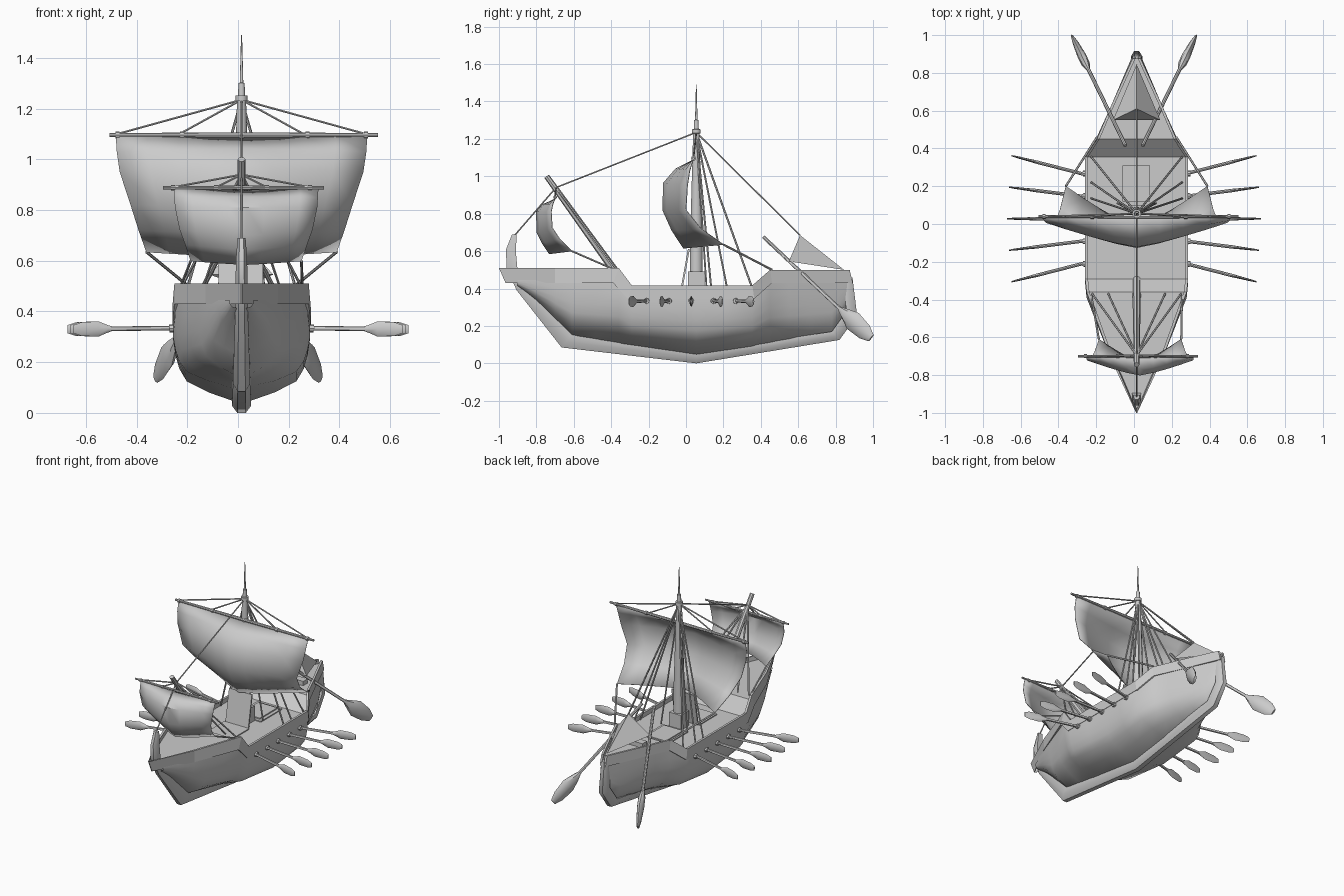
import bpy, bmesh, math
from mathutils import Vector

if "Cube" in bpy.data.objects:
    bpy.data.objects.remove(bpy.data.objects["Cube"])

CX = 0.014  # centre line of the ship
wood = bpy.data.materials.new("pale grey")
wood.diffuse_color = (0.6, 0.6, 0.6, 1)
wood.use_nodes = True
wood.node_tree.nodes["Principled BSDF"].inputs["Base Color"].default_value = wood.diffuse_color


def make(name, verts, faces, smooth=0, dx=CX, thick=0):
    me = bpy.data.meshes.new(name)
    me.from_pydata([(x + dx, y, z) for x, y, z in verts], [], faces)
    bm = bmesh.new()
    bm.from_mesh(me)
    bmesh.ops.remove_doubles(bm, verts=bm.verts, dist=1e-5)
    bmesh.ops.recalc_face_normals(bm, faces=bm.faces)
    bm.to_mesh(me)
    bm.free()
    me.materials.append(wood)
    ob = bpy.data.objects.new(name, me)
    bpy.context.collection.objects.link(ob)
    if thick:
        m = ob.modifiers.new("thickness", 'SOLIDIFY')
        m.thickness, m.offset = thick, 0
    if smooth:
        bpy.ops.object.select_all(action='DESELECT')
        ob.select_set(True)
        bpy.context.view_layer.objects.active = ob
        bpy.ops.object.shade_smooth_by_angle(angle=math.radians(smooth))
    return ob


def loft(name, rings, closed=True, caps=True, **kw):
    n = len(rings[0])
    verts = [p for r in rings for p in r]
    faces = [(i * n + j, i * n + (j + 1) % n, (i + 1) * n + (j + 1) % n, (i + 1) * n + j)
             for i in range(len(rings) - 1) for j in range(n if closed else n - 1)]
    if closed and caps:
        faces += [tuple(range(n)), tuple(range(len(verts) - n, len(verts)))]
    return make(name, verts, faces, **kw)


def spindle(name, p, q, stations, sides=8, flat=1.0, **kw):
    """Loft along p-q; stations are (fraction, radius, optional flattening)."""
    p, q = Vector(p), Vector(q)
    d = (q - p).normalized()
    side = d.cross(Vector((0, 0, 1)))
    side = side.normalized() if side.length > 1e-3 else Vector((1, 0, 0))
    up = side.cross(d)
    rings = []
    for s in stations:
        f = s[2] if len(s) > 2 else flat
        rings.append([p + (q - p) * s[0]
                      + side * s[1] * f * math.cos(2 * math.pi * k / sides)
                      + up * s[1] * math.sin(2 * math.pi * k / sides) for k in range(sides)])
    return loft(name, rings, smooth=40, **kw)


def rope(name, p, q, r=0.0045):
    return spindle(name, p, q, [(0, r), (1, r)], sides=6)


def box(name, x0, x1, y0, y1, z0, z1):
    return loft(name, [[(x0, y0, z), (x1, y0, z), (x1, y1, z), (x0, y1, z)] for z in (z0, z1)])


def interp(y, knots):
    for (a, va), (b, vb) in zip(knots, knots[1:]):
        if y <= b:
            return va + (vb - va) * max(0, (y - a) / (b - a))
    return knots[-1][1]


WIDTH = [(-1, 0.0), (-.7, .14), (-.36, .262), (-.29, .27), (.355, .27), (.45, .208), (.62, .135), (.89, .012)]
KEEL = [(-.9, .41), (-.8, .33), (-.61, .14), (.055, .04), (.78, .15), (.855, .27), (.88, .40)]
RAIL_TOP = [(-1, .51), (-.36, .51), (-.29, .417), (.355, .417), (.45, .50), (.89, .50)]

# Hull: rounded side, chine and V bottom
rings = []
for y in (-.9, -.8, -.7, -.61, -.48, -.36, -.29, -.12, .055, .2, .355, .45, .55, .66, .78, .855, .88):
    w, k = interp(y, WIDTH), interp(y, KEEL)
    top = interp(y, RAIL_TOP) - .065
    h = max(top - k, .02)
    prof = [(1, 1), (1, .8), (.965, .6), (.91, .43), (.80, .27), (.48, .13), (.05, 0)]
    half = [(w * a, y, k + h * b) for a, b in prof]
    rings.append([(-x, yy, z) for x, yy, z in half] + half[::-1])
loft("hull", rings, closed=False, smooth=45)

# Keel with stem and stern posts: outer point, inner point, half width
post = [(-.93, .69, -.905, .69, .016), (-.962, .61, -.91, .60, .022), (-.96, .51, -.90, .49, .024),
        (-.905, .39, -.81, .35, .026), (-.665, .085, -.61, .155, .034), (.055, 0, .055, .06, .037),
        (.82, .125, .78, .17, .034), (.915, .255, .855, .275, .03), (.89, .46, .85, .46, .024)]
rings = []
for yo, zo, yi, zi, w in post:
    ym, zm = yo * .55 + yi * .45, zo * .55 + zi * .45
    rings.append([(-w * .45, yo, zo), (w * .45, yo, zo), (w, ym, zm), (w, yi, zi), (-w, yi, zi), (-w, ym, zm)])
loft("keel", rings, smooth=45)

# Bulwark rail: top y, top z, bottom y, bottom z
rail = [(-1, .51, -.965, .43), (-.7, .51, -.7, .43), (-.36, .51, -.39, .43), (-.29, .417, -.31, .345),
        (.355, .417, .365, .345), (.45, .50, .46, .43), (.62, .50, .62, .43), (.875, .50, .892, .43)]
for s in (-1, 1):
    rings = []
    for yt, zt, yb, zb in rail:
        w = interp(yt, WIDTH)
        o, i = s * (w + .003), s * max(w - .012, 0)
        rings.append([(o, yt, zt), (o, yb, zb), (i, yb, zb), (i, yt, zt)])
    loft("bulwark_rail", rings)

# Deck following the rail, with sloped steps
loft("deck", [[(s * max(interp(r[0], WIDTH) - .006, 0), r[0] if r[0] > -1 else -.98, r[1] - .03)
               for s in (-1, 1)] for r in rail], closed=False)

# Hatches: closed one aft, open one forward with its lid against the mast
box("aft_hatch_frame", -.098, .092, .10, .33, .38, .394)
box("aft_hatch_lid", -.075, .07, .12, .31, .392, .402)
box("fore_hatch_frame", -.098, .092, -.22, -.03, .38, .394)
loft("open_hatch_lid", [[(x, -.03, .39), (x, .01, .61), (x, .02, .61), (x, -.02, .39)] for x in (-.09, .085)])

# Main mast
M = .055
box("mast_step", -.045, .045, M - .045, M + .045, .385, .49)
spindle("main_mast", (0, M, .38), (0, M, 1.49),
        [(0, .037), (.25, .035), (.64, .022), (.765, .018), (.766, .024), (.785, .024), (.786, .014),
         (.83, .012), (.831, .007), (1, .002)], sides=10)
# Leaning foremast
spindle("foremast", (0, -.27, .34), (0, -.745, 1.0), [(0, .024), (1, .015)], sides=8)


def sail(name, cx, centre, edge):
    """centre rows are (y, z); edge rows are (half width, y, z)."""
    rings = []
    for (yc, zc), (w, ye, ze) in zip(centre, edge):
        row = []
        for k in range(-4, 5):
            u = k / 4
            t = abs(u) ** 1.25
            row.append((cx + u * w, yc + (ye - yc) * t, zc + (ze - zc) * t))
        rings.append(row)
    loft(name, rings, closed=False, smooth=40, thick=.004)


def yard(name, x0, x1, y, z, r, bands):
    spindle(name, (x0, y, z), (x1, y, z), [(0, r * .8), (.5, r * 1.15), (1, r * .8)])
    for x in bands:
        spindle("yard_band", (x - .008, y, z), (x + .008, y, z), [(0, r * 1.4), (1, r * 1.4)])


sail("main_sail", 0, [(.04, 1.085), (-.055, 1.04), (-.12, .965), (-.125, .82), (-.075, .71), (-.013, .615)],
     [(.496, .04, 1.095), (.492, .02, 1.03), (.48, .008, .95), (.437, .0, .82), (.405, .08, .72), (.375, .20, .635)])
sail("fore_sail", .018, [(-.70, .875), (-.765, .85), (-.80, .81), (-.797, .70), (-.77, .645), (-.73, .585)],
     [(.285, -.70, .885), (.283, -.712, .85), (.28, -.72, .81), (.262, -.715, .725), (.24, -.675, .665), (.218, -.61, .60)])
yard("main_yard", -.52, .539, .04, 1.096, .0095, (-.49, -.235, .26, .49))
yard("fore_yard", -.31, .326, -.70, .888, .0075, (-.27, -.10, .10, .27))

# Rigging
head, fhead = (0, M, 1.235), (0, -.695, .94)
rope("fore_stay", head, fhead)
rope("back_stay", head, (0, .61, .685))
rope("stem_stay", fhead, (0, -.92, .68))
for s in (-1, 1):
    for x in (.245, .49):
        rope("main_yard_lift", head, (s * x, .04, 1.10))
    for x in (.10, .27):
        rope("fore_yard_lift", fhead, (s * x, -.70, .89))
    for x, y in ((.24, .135), (.24, .22), (.24, .355), (.10, .11)):
        rope("shroud", head, (s * x, y, .40), .0055)
    for x in (.15, .235):
        rope("fore_shroud", fhead, (s * x, -.37, .50), .0055)
    rope("main_sheet", (s * .375, .20, .635), (s * .21, .46, .50), .006)
    rope("fore_sheet", (.018 + s * .218, -.61, .60), (s * .24, -.38, .50), .0055)

# Stern canopy
make("stern_canopy", [(-.125, .55, .545), (.125, .55, .545), (0, .61, .685), (0, .845, .50)],
     [(0, 1, 2), (0, 2, 3), (1, 3, 2)])
box("canopy_floor", -.10, .10, .55, .60, .465, .50)

# Rowing oars fan out from both sides
for s in (-1, 1):
    for i in range(-2, 3):
        y_in, y_out = .028 + i * .135 / 1.13, .028 + i * .167
        tip = Vector((s * (.673 - .012 * abs(i)), y_out, .33))
        spindle("rowing_oar", (s * .20, y_in - i * .01, .335), tip,
                [(0, .009, 1), (.66, .009, 1), (.70, .015, .6), (.78, .03, .25), (.93, .027, .2), (1, .016, .2)], dx=0)
        spindle("oar_port", (s * .255, y_in, .334), (s * .285, y_in, .333), [(0, .017), (1, .015)])

# Steering oars over the stern quarters
for s in (-1, 1):
    spindle("steering_oar", (s * .045, .415, .675), (s * .325, .99, .135),
            [(0, .010, 1), (.70, .010, 1), (.75, .028, .8), (.83, .055, .42), (.94, .045, .35), (1, .022, .35)], dx=0)

# Small hull plates near the bow
for s in (-1, 1):
    loft("bow_plate", [[(s * (x + o), y, z) for x, y, z in
                        ((.243, -.35, .335), (.215, -.43, .335), (.205, -.42, .29), (.236, -.35, .285))]
                       for o in (0, .009)])
